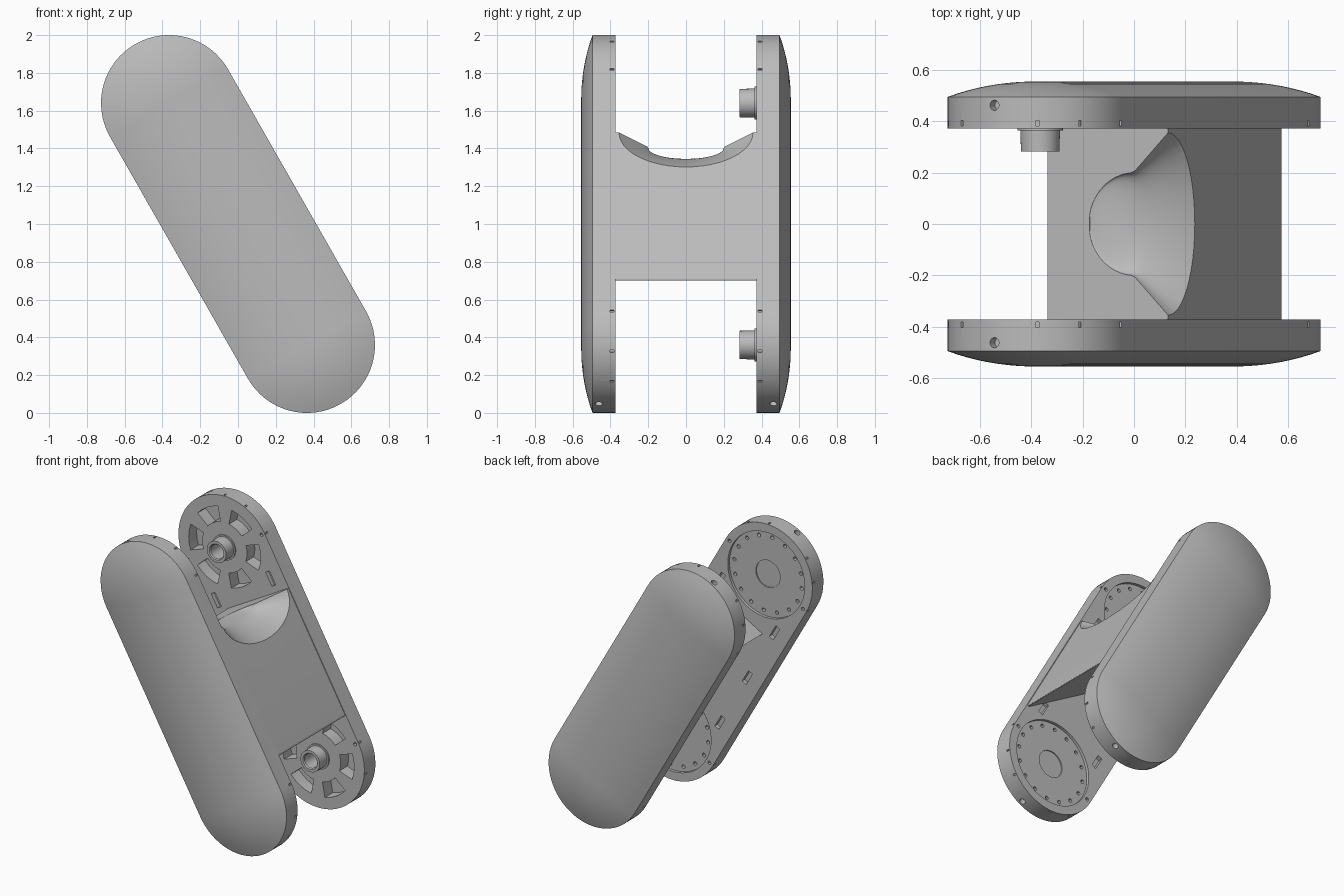
import bpy, bmesh
from math import sin, cos, pi, radians, sqrt
from mathutils import Matrix, Vector

if "Cube" in bpy.data.objects:
    bpy.data.objects.remove(bpy.data.objects["Cube"])

R, HALF = 0.36, 0.737            # end radius, half distance between joints
INNER, RIM = 0.372, 0.495        # inner face and top of rim wall
TILT = Matrix.Translation((0, 0, 1)) @ Matrix.Rotation(radians(-29.7), 4, 'Y')

grey = bpy.data.materials.new("plain_grey")
grey.use_nodes = True
colour = (0.5, 0.5, 0.5, 1)
grey.diffuse_color = colour
grey.node_tree.nodes["Principled BSDF"].inputs["Base Color"].default_value = colour


def make(name, bm):
    bmesh.ops.recalc_face_normals(bm, faces=bm.faces)
    mesh = bpy.data.meshes.new(name)
    bm.to_mesh(mesh)
    bm.free()
    mesh.materials.append(grey)
    obj = bpy.data.objects.new(name, mesh)
    bpy.context.collection.objects.link(obj)
    return obj


def activate(obj):
    bpy.ops.object.select_all(action='DESELECT')
    obj.select_set(True)
    bpy.context.view_layer.objects.active = obj


def cut(obj, bm):
    cutter = make("cutter", bm)
    cutter.hide_render = True
    mod = obj.modifiers.new("cut", 'BOOLEAN')
    mod.operation, mod.solver, mod.object = 'DIFFERENCE', 'EXACT', cutter
    activate(obj)
    bpy.ops.object.modifier_apply(modifier=mod.name)
    bpy.data.objects.remove(cutter)


def loft(bm, rings, closed=False):
    """Skin rings of points; cap both ends unless the loft closes on itself."""
    rows = [[bm.verts.new(p) for p in ring] for ring in rings]
    pairs = list(zip(rows, rows[1:])) + ([(rows[-1], rows[0])] if closed else [])
    for a, b in pairs:
        for i in range(len(a)):
            j = (i + 1) % len(a)
            bm.faces.new((a[i], a[j], b[j], b[i]))
    if not closed:
        bm.faces.new(rows[0])
        bm.faces.new(rows[-1])


def circle(r, y, x=0, z=0, n=40):
    return [(x + r * cos(2 * pi * i / n), y, z + r * sin(2 * pi * i / n)) for i in range(n)]


def capsule(r, y, n=32):
    pts = []
    for end in (1, -1):
        for i in range(n + 1):
            a = pi * i / n
            pts.append((end * r * cos(a), y, end * (HALF + r * sin(a))))
    return pts


def disc(bm, r, y0, y1, x, z, n=40):
    loft(bm, [circle(r, y0, x, z, n), circle(r, y1, x, z, n)])


def box(bm, size, matrix):
    bmesh.ops.create_cube(bm, size=1, matrix=matrix @ Matrix.Diagonal((*size, 1)))


def polar(r, a, z):
    return r * cos(a), z + r * sin(a)


def side_plate(name, side):
    # Capsule with straight rim and softly domed outer face
    bm = bmesh.new()
    rings = [capsule(R, side * INNER), capsule(R, side * RIM)]
    for k in range(1, 10):
        d = k / 9.3
        rings.append(capsule(R * (1 - d), side * (RIM + 0.06 * (1 - (1 - d) ** 2.2))))
    loft(bm, rings)
    plate = make(name, bm)

    # Rim screw holes, rim notches, cable slots and small pin holes
    bm = bmesh.new()
    for end in (1, -1):
        hole = Matrix.Translation((0, side * 0.462, end * (HALF + R)))
        bmesh.ops.create_cone(bm, cap_ends=True, segments=20, radius1=0.02,
                              radius2=0.02, depth=0.08, matrix=hole)
        for a in (0, 35, 62, 118, 145, 180):
            x, z = polar(R, radians(a) * end, end * HALF)
            turn = Matrix.Rotation(-radians(a) * end, 4, 'Y')
            box(bm, (0.02, 0.022, 0.012),
                Matrix.Translation((x, side * 0.392, z)) @ turn)
        for x in (-0.33, 0.33):
            disc(bm, 0.012, side * 0.34, side * 0.4, x, end * HALF, 12)
    for x, z in ((-0.25, 0.43), (-0.25, 0), (-0.25, -0.43), (0.25, 0.45), (0.25, -0.45)):
        box(bm, (0.035, 0.06, 0.1), Matrix.Translation((x, side * INNER, z)))
    cut(plate, bm)
    return plate


# Front plate: round bearing seats with a ring of bolt holes
front = side_plate("front_side_plate", -1)
bm = bmesh.new()
for z in (HALF, -HALF):
    loft(bm, [circle(0.3, -0.34, 0, z, 64), circle(0.3, -0.392, 0, z, 64)])
cut(front, bm)
bm = bmesh.new()
for z in (HALF, -HALF):
    disc(bm, 0.095, -0.35, -0.4, 0, z)
    for i in range(16):
        x, zz = polar(0.265, 2 * pi * i / 16, z)
        disc(bm, 0.013, -0.35, -0.42, x, zz, 12)
cut(front, bm)

# Back plate: six weight-saving windows around each hub
back = side_plate("back_side_plate", 1)
bm = bmesh.new()
for z in (HALF, -HALF):
    for k in range(6):
        mid = pi / 2 + k * pi / 3
        steps = [mid + radians(19) * s for s in (-1, -0.5, 0, 0.5, 1)]
        shape = [polar(0.28, a, z) for a in steps]
        shape += [polar(0.175, a, z) for a in reversed(steps)]
        loft(bm, [[(x, y, zz) for x, zz in shape] for y in (0.34, 0.46)])
    disc(bm, 0.05, 0.34, 0.45, 0, z)
cut(back, bm)

# Hollow hubs on the back plate
hubs = []
for name, z in (("upper_hub", HALF), ("lower_hub", -HALF)):
    bm = bmesh.new()
    profile = [(0.05, 0.38), (0.05, 0.29), (0.056, 0.282), (0.075, 0.282),
               (0.077, 0.363), (0.088, 0.363), (0.088, 0.38)]
    loft(bm, [circle(r, y, 0, z) for r, y in profile], closed=True)
    hubs.append(make(name, bm))

# Triangular web joining the plates, rounded at its lower corner
TOP, EDGE, BACK, LOW = 0.355, 0.355, -0.185, -0.565
bm = bmesh.new()
loft(bm, [[(EDGE, y, TOP), (BACK, y, TOP), (EDGE, y, LOW)] for y in (-0.376, 0.376)])
lip = [e for e in bm.edges if all(v.co.z < 0 for v in e.verts)]
bmesh.ops.bevel(bm, geom=lip, offset=0.04, segments=6, profile=0.5, affect='EDGES')
web = make("centre_web", bm)

# Flared scoop in the upper end of the web
bm = bmesh.new()
rings = []
for k in range(25):
    t = 0.003 + 0.375 * (k / 24) ** 1.3
    if t < 0.2:
        width = 0.2 * sqrt(1 - ((0.205 - t) / 0.205) ** 2)
    else:
        width = 0.2 + (t - 0.2)
    depth = 0.206 * (t / EDGE) ** 1.9 + 0.004
    rings.append([(t, width * cos(2 * pi * i / 48), TOP + depth * sin(2 * pi * i / 48))
                  for i in range(48)])
loft(bm, rings)
cut(web, bm)

# Lean the whole link over and shade it
for obj in [front, back, web] + hubs:
    obj.data.transform(TILT)
    activate(obj)
    bpy.ops.object.shade_smooth_by_angle(angle=radians(30))
